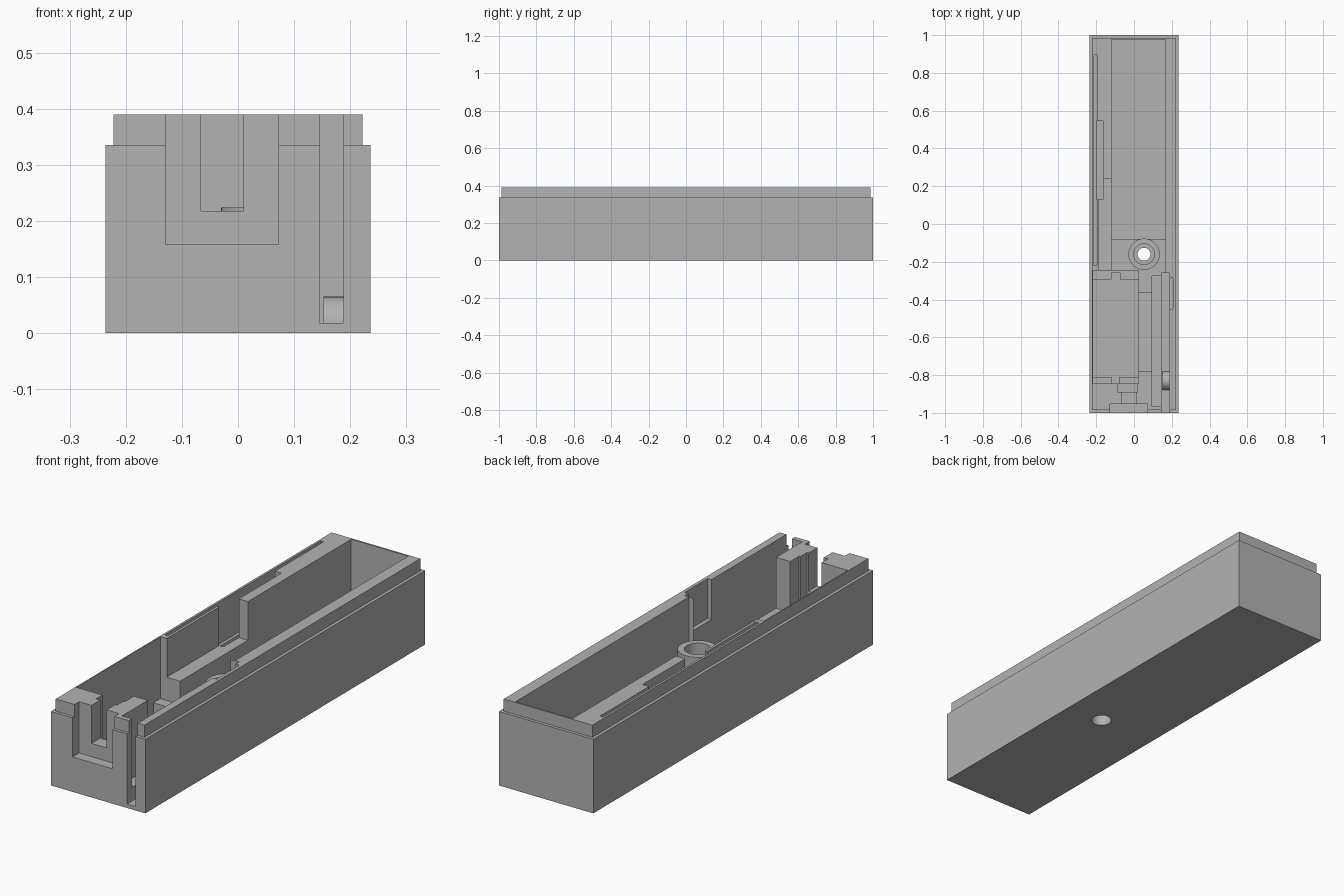
import bpy
from mathutils import Matrix

cube = bpy.data.objects.get("Cube")
if cube:
    bpy.data.objects.remove(cube, do_unlink=True)

grey = bpy.data.materials.new("plain grey")
grey.use_nodes = True
colour = (0.45, 0.45, 0.45, 1)
grey.diffuse_color = colour
grey.node_tree.nodes["Principled BSDF"].inputs["Base Color"].default_value = colour

TOP = 0.39
OPEN = 0.5  # cutters rise past the rim


def box(name, x0, x1, y0, y1, z0, z1=OPEN):
    bpy.ops.mesh.primitive_cube_add(size=1)
    ob = bpy.context.object
    ob.name = name
    ob.data.transform(Matrix.Translation(((x0 + x1) / 2, (y0 + y1) / 2, (z0 + z1) / 2))
                      @ Matrix.Diagonal((x1 - x0, y1 - y0, z1 - z0, 1)))
    return ob


def cylinder(name, x, y, r, z0, z1=OPEN):
    bpy.ops.mesh.primitive_cylinder_add(vertices=48, radius=r, depth=z1 - z0)
    ob = bpy.context.object
    ob.name = name
    ob.data.transform(Matrix.Translation((x, y, (z0 + z1) / 2)))
    return ob


def combine(target, tool, operation):
    mod = target.modifiers.new(operation.title(), 'BOOLEAN')
    mod.operation = operation
    mod.solver = 'EXACT'
    mod.object = tool
    bpy.context.view_layer.objects.active = target
    bpy.ops.object.modifier_apply(modifier=mod.name)
    bpy.data.objects.remove(tool, do_unlink=True)


# Outer shell with its stepped rim
body = box("enclosure_body", -0.236, 0.236, -1, 1, 0, 0.335)
combine(body, box("rim", -0.222, 0.222, -0.986, 0.986, 0.2, TOP), 'UNION')

# Pockets: name, x range, y range, floor height
pockets = [
    ("main_pocket", -0.118, 0.167, -0.08, 0.978, 0.02),
    ("middle_floor", -0.118, 0.167, -0.26, -0.07, 0.125),
    ("middle_passage", -0.118, 0.145, -0.36, -0.25, 0.125),
    ("side_shelf", -0.185, -0.11, -0.245, 0.24, 0.215),
    ("side_notch", -0.198, -0.164, 0.13, 0.545, 0.15),
    ("side_slit", -0.212, -0.197, -0.22, 0.895, 0.2),
    # Cell compartment with end ledges and their contact notches
    ("cell_ledges", -0.217, 0.025, -0.845, -0.245, 0.11),
    ("cell_floor", -0.217, 0.025, -0.81, -0.295, 0.02),
    ("rear_contact", -0.12, -0.075, -0.4, -0.257, 0.02),
    ("front_contact", -0.12, -0.08, -0.845, -0.7, 0.02),
    # Low divider and the two long slots
    ("low_divider", 0.02, 0.097, -0.78, -0.36, 0.16),
    ("inner_slot", 0.095, 0.146, -0.965, -0.275, 0.08),
    ("outer_slot", 0.145, 0.188, -1.1, -0.26, 0.018),
    ("wall_notch", 0.18, 0.207, -0.45, -0.285, 0.21),
    # Front opening
    ("front_recess", -0.128, 0.072, -1.1, -0.953, 0.158),
    ("front_channel", -0.066, 0.01, -0.96, -0.84, 0.218),
    ("channel_pocket", -0.087, 0.018, -0.89, -0.84, 0.15),
]
for pocket in pockets:
    combine(body, box(*pocket), 'DIFFERENCE')

# Screw boss with a stepped hole
BX, BY = 0.053, -0.16
combine(body, cylinder("boss", BX, BY, 0.083, 0.01, 0.224), 'UNION')
for name, r, z0, z1 in (("through_hole", 0.034, -0.1, OPEN),
                        ("upper_bore", 0.055, 0.12, OPEN),
                        ("lower_bore", 0.043, -0.1, 0.09)):
    combine(body, cylinder(name, BX, BY, r, z0, z1), 'DIFFERENCE')

# Rounded bump on the outer slot floor
bump = cylinder("slot_bump", 0, 0, 0.05, -0.018, 0.019)
bump.data.transform(Matrix.Translation((0.17, -0.83, 0.015))
                    @ Matrix.Rotation(1.5707963, 4, 'Y'))
# Trim the buried half of the bump
combine(bump, box("bump_trim", 0, 0.4, -1, 0, -0.2, 0.01), 'DIFFERENCE')

for ob in (body, bump):
    ob.data.materials.clear()
    ob.data.materials.append(grey)
    for poly in ob.data.polygons:
        poly.material_index = 0
    bpy.ops.object.select_all(action='DESELECT')
    ob.select_set(True)
    bpy.context.view_layer.objects.active = ob
    bpy.ops.object.shade_smooth_by_angle()
